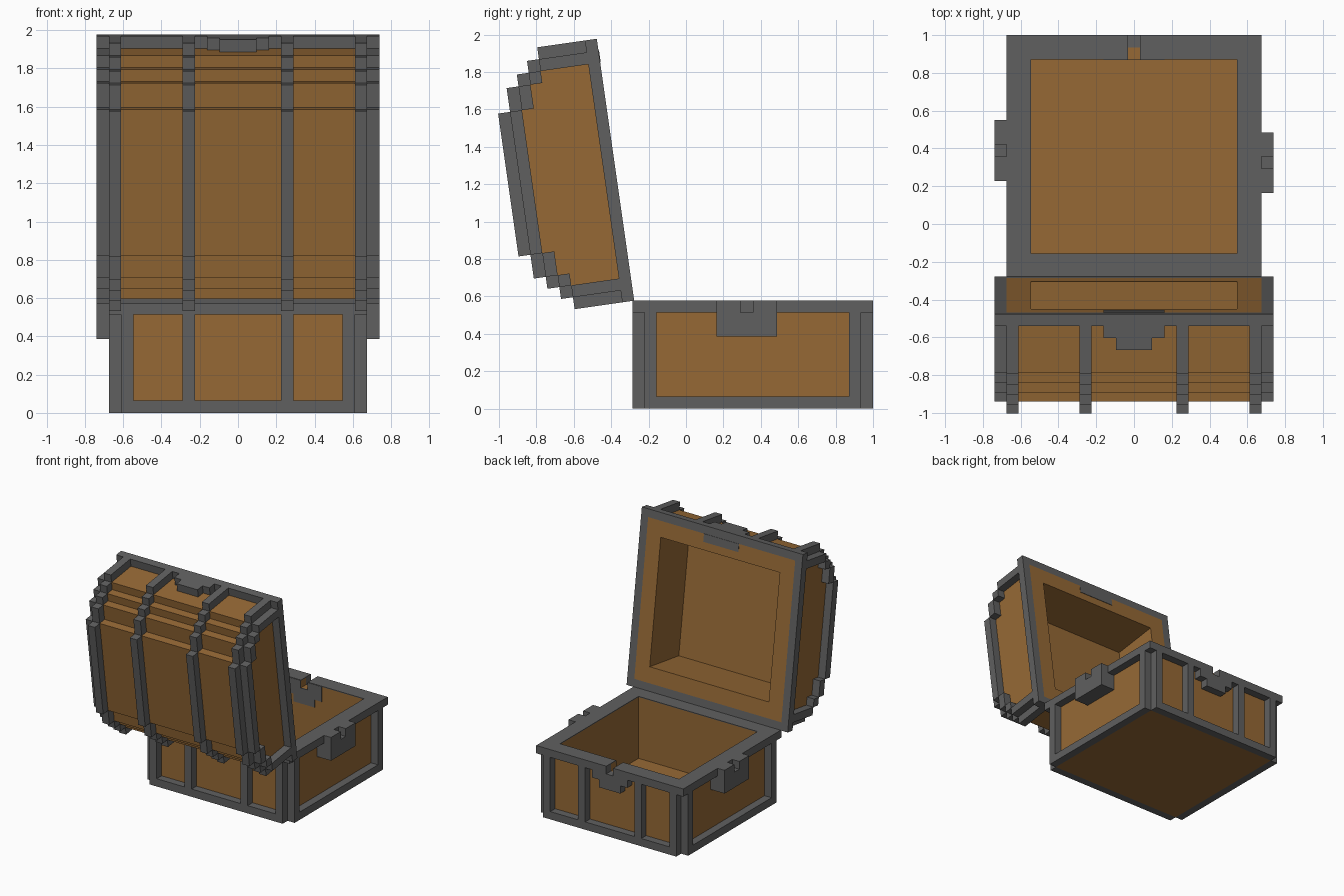
import bpy, bmesh, math

if "Cube" in bpy.data.objects:
    bpy.data.objects.remove(bpy.data.objects["Cube"])

S = 0.0643                      # one building block
Y0 = 1.0 - 20 * S               # hinge side of the base
TILT = math.radians(8.13)
HY, HZ = -0.277, 0.577          # hinge line


def material(name, rgb):
    m = bpy.data.materials.new(name)
    m.diffuse_color = (*rgb, 1)
    m.use_nodes = True
    m.node_tree.nodes["Principled BSDF"].inputs["Base Color"].default_value = m.diffuse_color
    return m


WOOD = material("warm_wood", (0.305, 0.141, 0.036))
IRON = material("grey_iron", (0.117, 0.117, 0.117))


def base_frame(p):
    x, y, z = p
    return (x * S, Y0 + y * S, z * S)


def lid_frame(p):
    # u runs up the open face, w runs away from it
    x, u, w = (c * S for c in p)
    s, c = math.sin(TILT), math.cos(TILT)
    return (x, HY - s * u - c * w, HZ + c * u - s * w)


def prism(bm, pts, x0, x1):
    """Extrude a closed outline along x."""
    a = [bm.verts.new((x0, p, q)) for p, q in pts]
    b = [bm.verts.new((x1, p, q)) for p, q in pts]
    bm.faces.new(a)
    bm.faces.new(b[::-1])
    for i in range(len(a)):
        j = (i + 1) % len(a)
        bm.faces.new((a[i], b[i], b[j], a[j]))


def box(bm, x0, x1, p0, p1, q0, q1):
    prism(bm, [(p0, q0), (p1, q0), (p1, q1), (p0, q1)], x0, x1)


def finish(bm, name, mat, frame):
    for v in bm.verts:
        v.co = frame(v.co)
    bmesh.ops.recalc_face_normals(bm, faces=bm.faces)
    me = bpy.data.meshes.new(name)
    bm.to_mesh(me)
    bm.free()
    me.materials.append(mat)
    ob = bpy.data.objects.new(name, me)
    bpy.context.collection.objects.link(ob)


def boxes(name, mat, frame, items):
    bm = bmesh.new()
    for it in items:
        box(bm, *it)
    finish(bm, name, mat, frame)


def both(items):
    """Add the mirror image across x."""
    return items + [(-b, -a, *r) for a, b, *r in items]


# ---- base: wooden box with a gap for the clasp ----
boxes("base_box", WOOD, base_frame, [
    (-9.5, 9.5, 1, 19, 0, 1),
    (-8.5, 8.5, 1, 2, 1, 8.9),
    (-8.5, 8.5, 18, 19, 1, 8),
] + both([(8.5, 9.5, 1, 19, 1, 8.9), (0.5, 8.5, 18, 19, 8, 8.9)]))

# base: rim cap and outer rim
boxes("base_rim", IRON, base_frame, [
    (-10.5, 10.5, 0, 1, 8, 9),
    (-8.5, 8.5, 1, 2, 8.9, 9),
] + both([
    (9.5, 10.5, 1, 19, 8, 9),
    (8.5, 9.5, 1, 19, 8.9, 9),
    (0.5, 8.5, 18, 19, 8.9, 9),
    (0.5, 10.5, 19, 20, 8, 9),
]))

# base: bottom rails, corner posts and straps
frame_parts = both([(9.5, 10.5, 1, 19, 0, 1),
                    (9.5, 10.5, 1, 2, 1, 8), (9.5, 10.5, 18, 19, 1, 8)])
for y in (0, 19):
    frame_parts.append((-9.5, 9.5, y, y + 1, 0, 1))
    frame_parts += both([(8.5, 9.5, y, y + 1, 1, 8), (3.5, 4.5, y, y + 1, 1, 8)])
boxes("base_frame", IRON, base_frame, frame_parts)

# base: clasp plate, showing through to the inside
boxes("base_clasp", IRON, base_frame, [
    (-2.5, 2.5, 19, 20, 7, 8), (-1.5, 1.5, 19, 20, 6, 7),
    (-2.5, 2.5, 17.95, 18.1, 7, 8), (-1.5, 1.5, 17.95, 18.1, 6, 7),
] + both([(0.5, 2.5, 17.95, 18.1, 8, 8.95)]))


# base: side handles with a slot in the top
def handle(name, x0, x1, y):
    boxes(name, IRON, base_frame, [
        (x0, x1, y, y + 5, 6, 8),
        (x0, x1, y, y + 2, 8, 9), (x0, x1, y + 3, y + 5, 8, 9)])
    # portion filling the recessed panel
    inner = (9.5, 10.5) if x0 > 0 else (-10.5, -9.5)
    boxes(name + "_backing", IRON, base_frame, [(*inner, y, y + 5, 6, 8)])


handle("right_handle", 10.5, 11.5, 7)
handle("left_handle", -11.5, -10.5, 8)

# ---- lid: stepped wooden shell ----
half = [(1, 0), (1, 5), (2, 5), (2, 6), (3, 6), (3, 7), (5, 7), (5, 8)]
outline = half + [(22 - u, w) for u, w in reversed(half)]
cavity = [(19, 0), (19, 6), (3, 6), (3, 0)]
bm = bmesh.new()
prism(bm, outline + cavity, -8.5, 8.5)
prism(bm, outline, 8.5, 10.5)
prism(bm, outline, -10.5, -8.5)
finish(bm, "lid_shell", WOOD, lid_frame)

# lid: rim around the opening
boxes("lid_rim", IRON, lid_frame, [
    (-11.5, 11.5, 0, 1, 0, 1), (-11.5, 11.5, 21, 22, 0, 1),
] + both([(10.5, 11.5, 1, 21, 0, 1)]))


def arch(x0, x1, du, dw):
    """Stepped band over the lid, shifted inward by du and dw."""
    steps = [(0, 1, 1 + dw, 5 + dw), (1, 2, 5 + dw, 6 + dw),
             (2, 3, 6 + dw, 7 + dw), (3, 5, 7 + dw, 8 + dw)]
    out = [(x0, x1, 5, 17, 8 + dw, 9 + dw)]
    for a, b, w0, w1 in steps:
        out += [(x0, x1, a, b, w0, w1), (x0, x1, 22 - b, 22 - a, w0, w1)]
    return out


# lid: straps
boxes("lid_straps", IRON, lid_frame,
      both(arch(9.5, 10.5, 0, 0) + arch(3.5, 4.5, 0, 0)))

# lid: raised border of each end panel
border = [(5, 17, 7, 8)]
for a, b, w0, w1 in [(1, 2, 1, 5), (2, 3, 5, 6), (3, 5, 6, 7)]:
    border += [(a, b, w0, w1), (22 - b, 22 - a, w0, w1)]
boxes("lid_end_borders", IRON, lid_frame, both([(10.5, 11.5, *r) for r in border]))

# lid: clasp on the outside and its plate on the open face
boxes("lid_clasp", IRON, lid_frame, [
    (-2.5, 2.5, 21, 22, 1, 2), (-1.5, 1.5, 21, 22, 2, 3),
    (-2.5, 2.5, 20, 21, -0.05, 0.05)])
